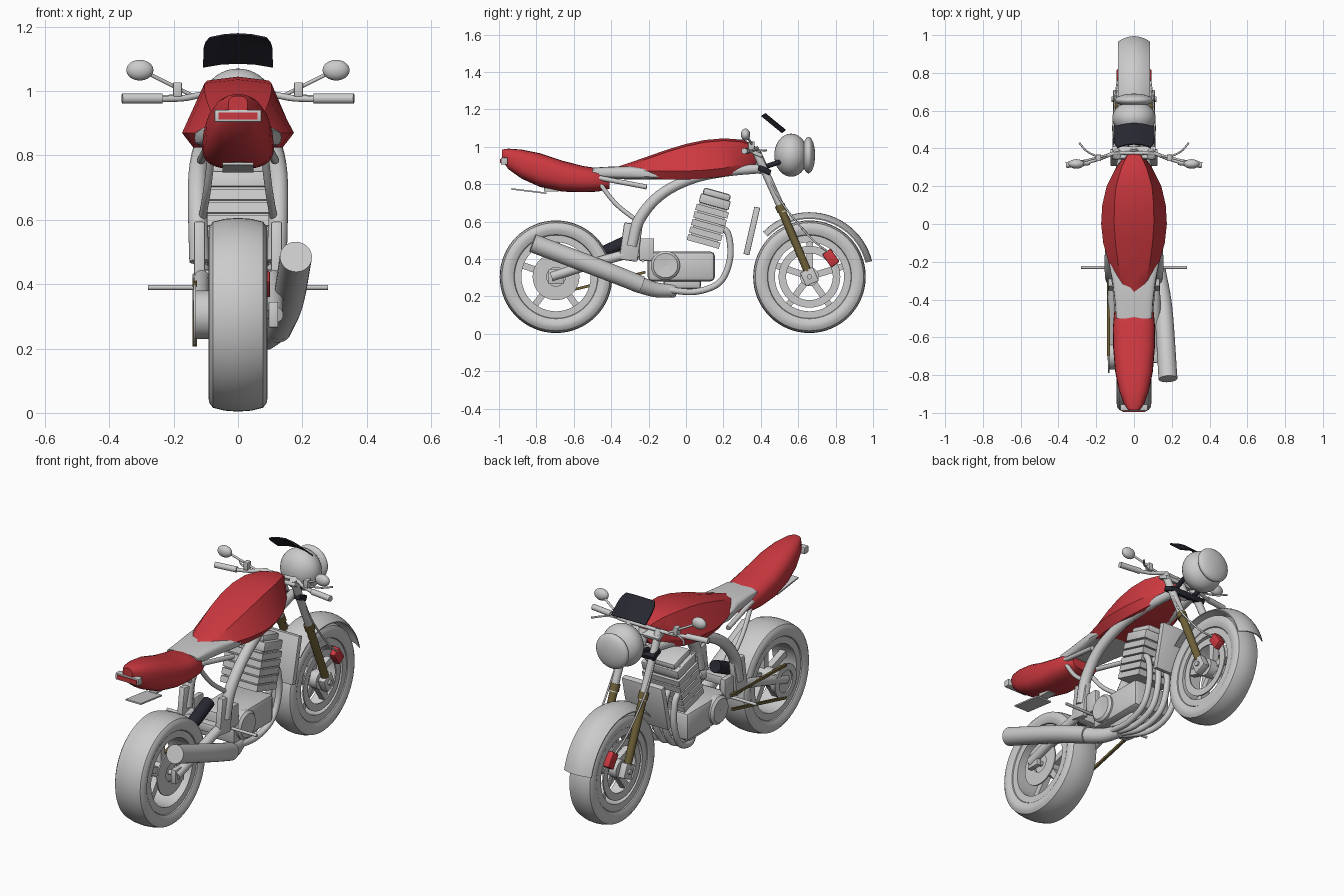
import bpy, bmesh, math
from mathutils import Vector, Matrix

cube = bpy.data.objects.get("Cube")
if cube:
    bpy.data.objects.remove(cube, do_unlink=True)


def material(name, rgb):
    m = bpy.data.materials.new(name)
    m.use_nodes = True
    m.diffuse_color = (*rgb, 1)
    m.node_tree.nodes["Principled BSDF"].inputs["Base Color"].default_value = (*rgb, 1)
    return m


GREY = material("light grey", (0.6, 0.6, 0.6))
RED = material("red", (0.6, 0.04, 0.05))
BLACK = material("black", (0.02, 0.02, 0.03))
GOLD = material("dull gold", (0.16, 0.12, 0.04))


def finish(name, bm, mat, angle=35):
    bmesh.ops.recalc_face_normals(bm, faces=bm.faces)
    me = bpy.data.meshes.new(name)
    bm.to_mesh(me)
    bm.free()
    me.materials.append(mat)
    ob = bpy.data.objects.new(name, me)
    bpy.context.collection.objects.link(ob)
    bpy.ops.object.select_all(action="DESELECT")
    ob.select_set(True)
    bpy.context.view_layer.objects.active = ob
    bpy.ops.object.shade_smooth_by_angle(angle=math.radians(angle))
    return ob


def loft(name, rings, mat, closed=False, caps=True, angle=35):
    """Skin a list of equal-length point rings."""
    bm = bmesh.new()
    vs = [[bm.verts.new(p) for p in ring] for ring in rings]
    pairs = list(zip(vs, vs[1:])) + ([(vs[-1], vs[0])] if closed else [])
    for a, b in pairs:
        for i in range(len(a)):
            j = (i + 1) % len(a)
            bm.faces.new((a[i], a[j], b[j], b[i]))
    if caps and not closed:
        bm.faces.new(vs[0])
        bm.faces.new(vs[-1])
    return finish(name, bm, mat, angle)


def lathe(name, profile, y, z, mat, n=48):
    """Turn a closed (x, radius) outline about an axle along x."""
    turns = [math.tau * i / n for i in range(n)]
    return loft(name, [[(x, y + r * math.cos(t), z + r * math.sin(t)) for x, r in profile]
                       for t in turns], mat, closed=True)


def band(name, x0, x1, r0, r1, y, z, mat):
    return lathe(name, [(x0, r0), (x1, r0), (x1, r1), (x0, r1)], y, z, mat)


def box(name, centre, size, mat, tilt=0, bevel=0.0):
    bm = bmesh.new()
    bmesh.ops.create_cube(bm, size=1, matrix=Matrix.Diagonal((*size, 1)))
    if bevel:
        bmesh.ops.bevel(bm, geom=bm.edges[:], offset=bevel, segments=2, affect="EDGES", profile=0.5)
    bm.transform(Matrix.Translation(centre) @ Matrix.Rotation(math.radians(tilt), 4, "X"))
    return finish(name, bm, mat)


def ball(name, centre, radii, mat):
    bm = bmesh.new()
    bmesh.ops.create_uvsphere(bm, u_segments=32, v_segments=20, radius=1)
    bm.transform(Matrix.Translation(centre) @ Matrix.Diagonal((*radii, 1)))
    return finish(name, bm, mat)


def smooth_path(pts, steps=6):
    """Catmull-Rom curve through the points."""
    p = [Vector(q) for q in pts]
    p = [2 * p[0] - p[1]] + p + [2 * p[-1] - p[-2]]
    out = []
    for a, b, c, d in zip(p, p[1:], p[2:], p[3:]):
        for k in range(steps):
            t = k / steps
            out.append(0.5 * (2 * b + (c - a) * t + (2 * a - 5 * b + 4 * c - d) * t * t
                              + (3 * b - a - 3 * c + d) * t ** 3))
    return out + [p[-2]]


def tube(name, pts, radius, mat, n=14, end=None):
    path = smooth_path(pts) if len(pts) > 2 else [Vector(q) for q in pts]
    rings = []
    for i, p in enumerate(path):
        d = (path[min(i + 1, len(path) - 1)] - path[max(i - 1, 0)]).normalized()
        u = d.cross(Vector((1, 0, 0)) if abs(d.x) < 0.8 else Vector((0, 0, 1))).normalized()
        v = d.cross(u)
        r = radius + ((end or radius) - radius) * i / (len(path) - 1)
        rings.append([p + r * (u * math.cos(math.tau * k / n) + v * math.sin(math.tau * k / n))
                      for k in range(n)])
    return loft(name, rings, mat)


def tube_pair(name, pts, radius, mat, **kw):
    for s, side in ((1, "left_"), (-1, "right_")):
        tube(side + name, [(s * x, y, z) for x, y, z in pts], radius, mat, **kw)


# Wheels: tyre, rim, spokes, hub and discs
AXLE = 0.305
for name, y, w in (("rear", -0.695, 0.092), ("front", 0.66, 0.075)):
    half = [(0.55, 0.215), (0.86, 0.225), (1.0, 0.25), (0.98, 0.272), (0.85, 0.289), (0.45, 0.298)]
    outline = [(w * x, r) for x, r in half] + [(0, 0.301)] + [(-w * x, r) for x, r in reversed(half)]
    lathe(name + "_tyre", outline, y, AXLE, GREY, 64)
    band(name + "_rim", -w * 0.8, w * 0.8, 0.185, 0.222, y, AXLE, GREY)
    band(name + "_hub", -0.06, 0.06, 0.012, 0.05, y, AXLE, GREY)
    for k in range(5):
        a = math.tau * k / 5 + 0.3
        box(name + "_spoke", (0, y + 0.12 * math.cos(a), AXLE + 0.12 * math.sin(a)),
            (0.035, 0.16, 0.035), GREY, math.degrees(a))
    tube(name + "_axle", [(-0.12, y, AXLE), (0.12, y, AXLE)], 0.014, GREY)
for s in (1, -1):
    band("front_brake_disc", s * 0.055, s * 0.062, 0.125, 0.165, 0.66, AXLE, GREY)
    box("front_brake_caliper", (s * 0.072, 0.775, 0.405), (0.04, 0.055, 0.085), RED, 35, 0.006)
    box("front_axle_clamp", (s * 0.09, 0.66, 0.305), (0.04, 0.075, 0.08), GREY, 25, 0.004)
band("rear_brake_disc", 0.065, 0.072, 0.05, 0.125, -0.695, AXLE, GREY)
box("rear_brake_caliper", (0.085, -0.62, 0.40), (0.03, 0.07, 0.05), RED, -45, 0.005)
box("rear_axle_block", (0.11, -0.695, AXLE), (0.03, 0.08, 0.08), GREY, 0, 0.004)
band("rear_sprocket", -0.138, -0.13, 0.06, 0.095, -0.695, AXLE, GREY)
band("sprocket_carrier", -0.13, -0.09, 0.012, 0.075, -0.695, AXLE, GREY)
for a, b in ((0.398, 0.41), (0.213, 0.33)):
    box("chain", (-0.135, -0.455, (a + b) / 2), (0.014, 0.49, 0.014), GOLD,
        math.degrees(math.atan2(b - a, 0.48)))

# Front mudguard
rows = []
for i in range(25):
    a = math.radians(14 + 122 * i / 24)
    arc = [(x, 0.66 + r * math.cos(a), AXLE + r * math.sin(a)) for r0 in (0.345, 0.339)
           for x, r in [(sx * 0.085 * k / 4, r0 - 0.03 * (k / 4) ** 2)
                        for sx in [1 if r0 > 0.34 else -1] for k in range(-4, 5)]]
    rows.append(arc)
loft("front_mudguard", rows, GREY)

# Fuel tank: half width, ridge width, top, widest height, bottom along y
tank = [(-0.36, .045, .03, .895, .88, .85), (-0.30, .09, .065, .915, .875, .835),
        (-0.2, .135, .085, .95, .87, .83), (-0.1, .163, .098, .985, .87, .825),
        (0, .174, .105, 1.015, .87, .825), (0.1, .168, .104, 1.036, .875, .83),
        (0.2, .145, .095, 1.045, .885, .84), (0.3, .095, .066, 1.038, .91, .865),
        (0.36, .05, .037, 1.015, .93, .89), (0.385, .02, .015, .98, .95, .93)]
loft("fuel_tank", [[(0, y, t), (q, y, t - .012), (w, y, m), (w * .8, y, b), (-w * .8, y, b),
                    (-w, y, m), (-q, y, t - .012)] for y, w, q, t, m, b in tank], RED, angle=28)


def shell(name, stations, mat, power, n=24):
    """Rounded body from (y, half width, top, bottom) stations."""
    rings = []
    for y, w, t, b in stations:
        ring = []
        for k in range(n):
            c, s = math.cos(math.tau * k / n), math.sin(math.tau * k / n)
            ring.append((w * math.copysign(abs(c) ** power, c), y,
                         (t + b) / 2 + (t - b) / 2 * math.copysign(abs(s) ** power, s)))
        rings.append(ring)
    return loft(name, rings, mat)


# Tail cowl, seat, lamp and plate
shell("tail_cowl", [(-0.985, .03, .985, .93), (-0.95, .055, .99, .88), (-0.88, .08, .985, .83),
                    (-0.78, .1, .965, .785), (-0.66, .11, .925, .76), (-0.55, .112, .897, .757),
                    (-0.47, .105, .885, .76), (-0.41, .08, .845, .775)], RED, 0.75)
shell("seat", [(-0.5, .095, .888, .84), (-0.42, .1, .893, .83), (-0.3, .115, .897, .825),
               (-0.2, .135, .885, .825), (-0.05, .12, .87, .825)], GREY, 0.5)
box("tail_lamp_case", (0, -0.972, .923), (.145, .035, .038), GREY, 0, .004)
box("tail_lamp_lens", (0, -0.991, .923), (.122, .006, .022), RED)
box("number_plate", (0, -0.84, .763), (.095, .19, .008), GREY, -7)
box("tail_underside", (0, -0.72, .77), (.05, .08, .02), GREY)

# Headlight, brackets and screen
ball("headlight_shell", (0, .562, .955), (.115, .09, .115), GREY)
ball("headlight_lens", (0, .655, .955), (.1, .035, .097), GREY)
tube_pair("headlight_bracket", [(.06, .40, .885), (.07, .52, .925)], .013, BLACK)
rows = []
for i in range(7):
    t = i / 6
    w = .108 - .02 * t ** 6
    rows.append([(w * k, .53 - .11 * t - .018 * k * k + o, 1.085 + .09 * t - .012 * k * k + o)
                 for o, ks in ((0, (-1, -.5, 0, .5, 1)), (.005, (1, .5, 0, -.5, -1))) for k in ks])
loft("windscreen", rows, BLACK)

# Forks, clamps and bars
tube_pair("fork_upper", [(.09, .365, .995), (.09, .52, .65)], .021, GREY)
tube_pair("fork_lower", [(.09, .505, .675), (.09, .65, .335)], .021, GOLD)
tube_pair("fork_collar", [(.09, .50, .69), (.09, .515, .655)], .027, GOLD)
box("top_clamp", (0, .375, .965), (.23, .07, .022), GREY, -24, .005)
box("lower_clamp", (0, .42, .875), (.23, .07, .03), BLACK, -24, .005)
tube("steering_stem", [(0, .37, .975), (0, .42, .865)], .028, GREY)
tube_pair("handlebar", [(0, .375, .99), (.1, .375, .99), (.17, .35, .978), (.25, .325, .975)], .01, GREY)
tube_pair("grip", [(.235, .328, .977), (.36, .312, .977)], .016, GREY)
tube_pair("lever", [(.19, .355, .985), (.25, .385, .982), (.29, .43, .98)], .005, GREY)
tube_pair("mirror_stem", [(.14, .365, .985), (.22, .345, 1.025), (.29, .325, 1.06)], .006, GREY)
tube_pair("brake_hose", [(.1, .40, .93), (.11, .50, .72), (.1, .66, .52), (.085, .77, .43)], .005, GREY)
for s in (1, -1):
    ball("mirror", (s * .305, .318, 1.065), (.042, .025, .032), GREY)
    box("reservoir", (s * .188, .35, 1.005), (.028, .035, .045), GREY, 0, .004)

# Frame, pivot plates, subframe and swingarm
tube_pair("main_frame", [(.05, .42, .885), (.085, .2, .865), (.11, .02, .825), (.125, -.14, .74),
                         (.125, -.25, .61), (.12, -.29, .47)], .025, GREY, end=.032)
tube_pair("seat_rail", [(.115, -.21, .785), (.085, -.50, .84)], .013, GREY)
tube_pair("seat_strut", [(.11, -.27, .61), (.095, -.38, .7), (.08, -.48, .83)], .012, GREY)
tube_pair("swingarm", [(.11, -.26, .44), (.115, -.45, .39), (.115, -.72, .305)], .026, GREY)
for s in (1, -1):
    box("pivot_plate", (s * .12, -.295, .49), (.035, .1, .2), GREY, -8, .008)
    box("frame_gusset", (s * .11, -.21, .45), (.03, .08, .12), GREY, 0, .005)
box("swingarm_bridge", (0, -.33, .42), (.22, .05, .05), GREY, 0, .008)
tube("rear_shock", [(0, -.43, .44), (0, -.26, .52)], .034, BLACK)
tube_pair("footpeg", [(.1, -.23, .39), (.28, -.23, .39)], .008, GREY)

# Engine
box("crankcase", (0, -.025, .36), (.24, .36, .16), GREY, 0, .025)
box("sump", (0, -.02, .27), (.15, .2, .06), GREY, 0, .015)
for s in (1, -1):
    lathe("clutch_cover", [(s * .1, .001), (s * .137, .001), (s * .142, .065), (s * .13, .078),
                           (s * .1, .078)], -.11, .365, GREY)
up = Vector((0, .27, .96))
base = Vector((0, .09, .48))
box("cylinder_core", base + up * .13, (.2, .15, .26), GREY, -15.5)
for k in range(5):
    box("cylinder_fin", base + up * (.015 + .042 * k), (.23, .178, .034), GREY, -15.5)
box("cylinder_head", base + up * .235, (.23, .165, .05), GREY, -15.5, .006)
box("head_cover", base + up * .275, (.19, .15, .04), GREY, -15.5, .014)
box("radiator", (0, .352, .55), (.25, .032, .26), GREY, -13, .004)

# Exhaust
for x in (-.09, -.03, .03, .09):
    tube("header_pipe", [(x, .17, .575), (x, .225, .535), (x, .235, .40), (x * .95, .18, .275),
                         (x * .8 + .01, .05, .225), (x * .35 + .05, -.1, .235)], .017, GREY)
tube("exhaust_collector", [(.05, -.06, .23), (.085, -.16, .235), (.125, -.27, .27)], .035, GREY, end=.045)
tube("silencer", [(.12, -.24, .262), (.155, -.45, .345), (.18, -.82, .485)], .047, GREY, n=32, end=.05)
